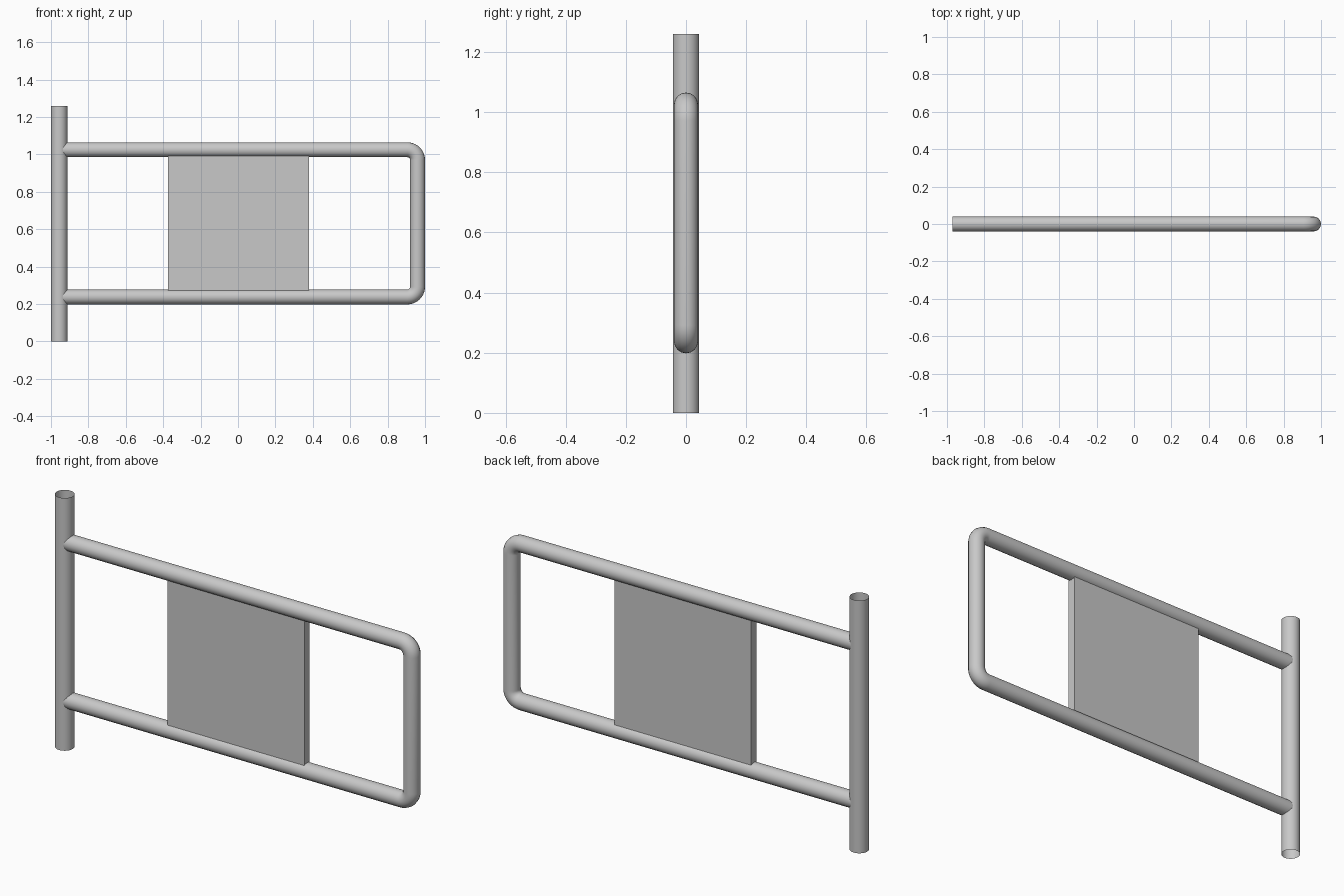
import bpy
from math import sin, cos, pi, radians

cube = bpy.data.objects.get("Cube")
if cube:
    bpy.data.objects.remove(cube, do_unlink=True)

# Single grey metal
metal = bpy.data.materials.new("grey metal")
metal.use_nodes = True
GREY = (0.58, 0.58, 0.58, 1)
metal.diffuse_color = GREY
metal.node_tree.nodes["Principled BSDF"].inputs["Base Color"].default_value = GREY

POST_X, POST_R, POST_H = -0.956, 0.044, 1.26
RAIL_R, RAIL_LOW, RAIL_HIGH = 0.04, 0.238, 1.025
RAIL_START, RAIL_END, BEND = -0.97, 0.96, 0.055


def finish(obj, name, smooth=True):
    obj.name = obj.data.name = name
    obj.data.materials.clear()
    obj.data.materials.append(metal)
    bpy.ops.object.select_all(action='DESELECT')
    obj.select_set(True)
    bpy.context.view_layer.objects.active = obj
    if smooth:
        bpy.ops.object.shade_smooth_by_angle(angle=radians(40))


# Upright post: an open tube
bpy.ops.mesh.primitive_cylinder_add(vertices=32, radius=POST_R, depth=POST_H,
                                    end_fill_type='NOTHING',
                                    location=(POST_X, 0, POST_H / 2))
finish(bpy.context.object, "hinge_post")


# Bent tube frame: lower rail, end upright and upper rail in one sweep
def corner(cz, start, steps=10):
    cx = RAIL_END - BEND
    return [(cx + BEND * cos(start + pi / 2 * i / steps), 0,
             cz + BEND * sin(start + pi / 2 * i / steps)) for i in range(steps + 1)]


path = ([(RAIL_START, 0, RAIL_LOW)]
        + corner(RAIL_LOW + BEND, -pi / 2)
        + corner(RAIL_HIGH - BEND, 0)
        + [(RAIL_START, 0, RAIL_HIGH)])
curve = bpy.data.curves.new("frame_path", 'CURVE')
curve.dimensions = '3D'
curve.bevel_depth = RAIL_R
curve.bevel_resolution = 6
spline = curve.splines.new('POLY')
spline.points.add(len(path) - 1)
for point, co in zip(spline.points, path):
    point.co = (*co, 1)
frame = bpy.data.objects.new("gate_frame", curve)
bpy.context.collection.objects.link(frame)
bpy.ops.object.select_all(action='DESELECT')
frame.select_set(True)
bpy.context.view_layer.objects.active = frame
bpy.ops.object.convert(target='MESH')
finish(bpy.context.object, "gate_frame")

# Flat panel held between the rails
bpy.ops.mesh.primitive_cube_add(size=1, location=(0.003, 0, (RAIL_LOW + RAIL_HIGH) / 2))
panel = bpy.context.object
panel.scale = (0.755, 0.042, 0.725)
bpy.ops.object.transform_apply(location=False, rotation=False, scale=True)
finish(panel, "sign_panel", smooth=False)
